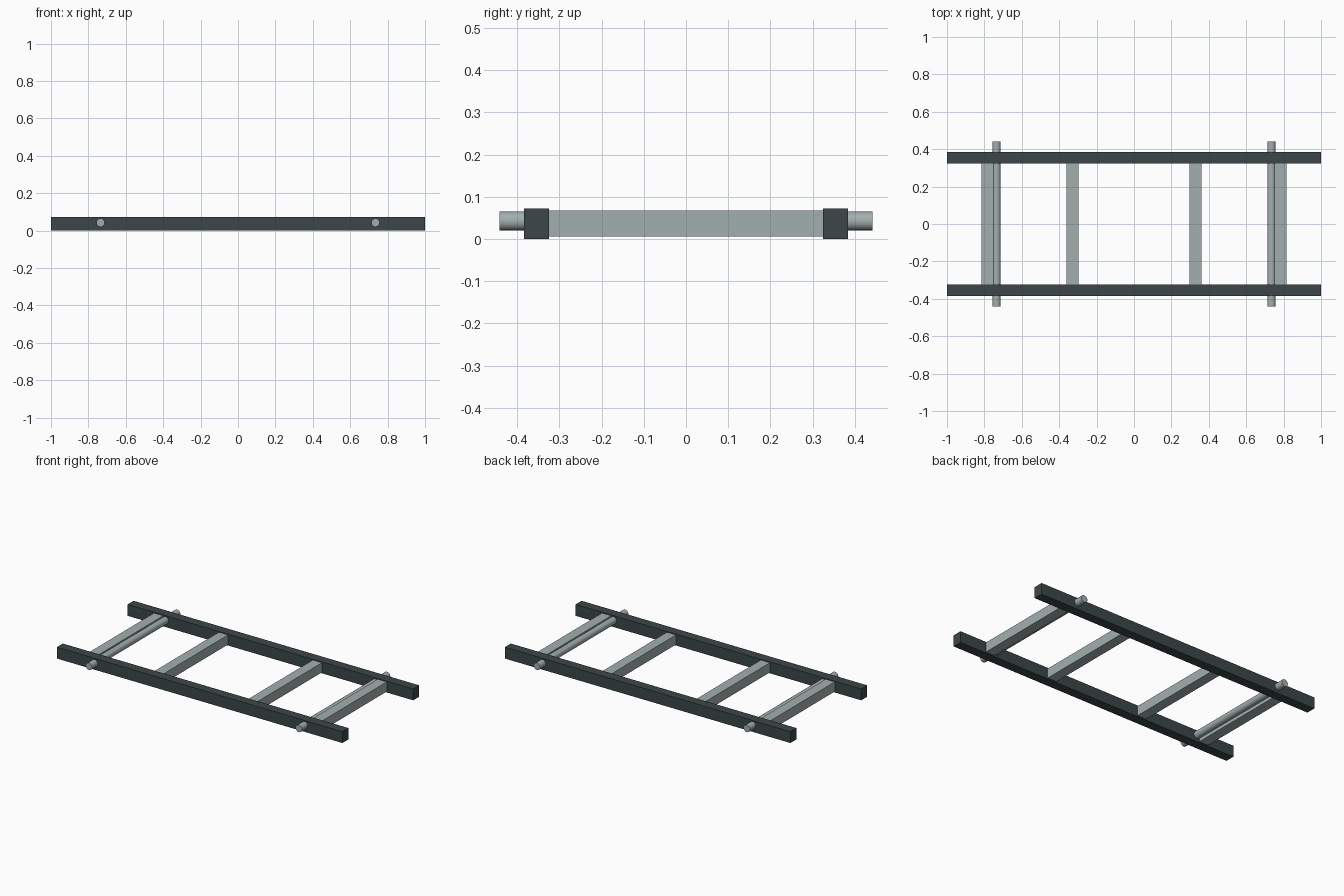
import bpy
import math

if "Cube" in bpy.data.objects:
    bpy.data.objects.remove(bpy.data.objects["Cube"])


def material(name, rgb):
    m = bpy.data.materials.new(name)
    m.diffuse_color = (*rgb, 1.0)
    m.use_nodes = True
    m.node_tree.nodes["Principled BSDF"].inputs["Base Color"].default_value = m.diffuse_color
    return m


dark = material("dark slate", (0.045, 0.062, 0.067))
light = material("light grey metal", (0.37, 0.43, 0.43))


def box(name, center, size, mat):
    bpy.ops.mesh.primitive_cube_add(size=1, location=center)
    o = bpy.context.object
    o.name = name
    o.scale = size
    bpy.ops.object.transform_apply(location=False, rotation=False, scale=True)
    o.data.materials.append(mat)


def axle(name, x):
    bpy.ops.mesh.primitive_cylinder_add(vertices=16, radius=0.0225, depth=0.884,
                                        location=(x, 0, 0.0425),
                                        rotation=(math.pi / 2, 0, 0))
    o = bpy.context.object
    o.name = name
    o.data.materials.append(light)
    bpy.ops.object.shade_smooth_by_angle(angle=math.radians(40))


# Long side rails
for label, s in (("front", -1), ("back", 1)):
    box(label + "_rail", (0, s * 0.354, 0.036), (2.0, 0.06, 0.072), dark)

for label, s in (("left", -1), ("right", 1)):
    # Cross members between the rails
    box(label + "_outer_crossbar", (s * 0.783, 0, 0.0365), (0.064, 0.65, 0.061), light)
    box(label + "_inner_crossbar", (s * 0.329, 0, 0.0365), (0.064, 0.65, 0.061), light)
    # Round axle passing through both rails
    axle(label + "_axle", s * 0.735)
